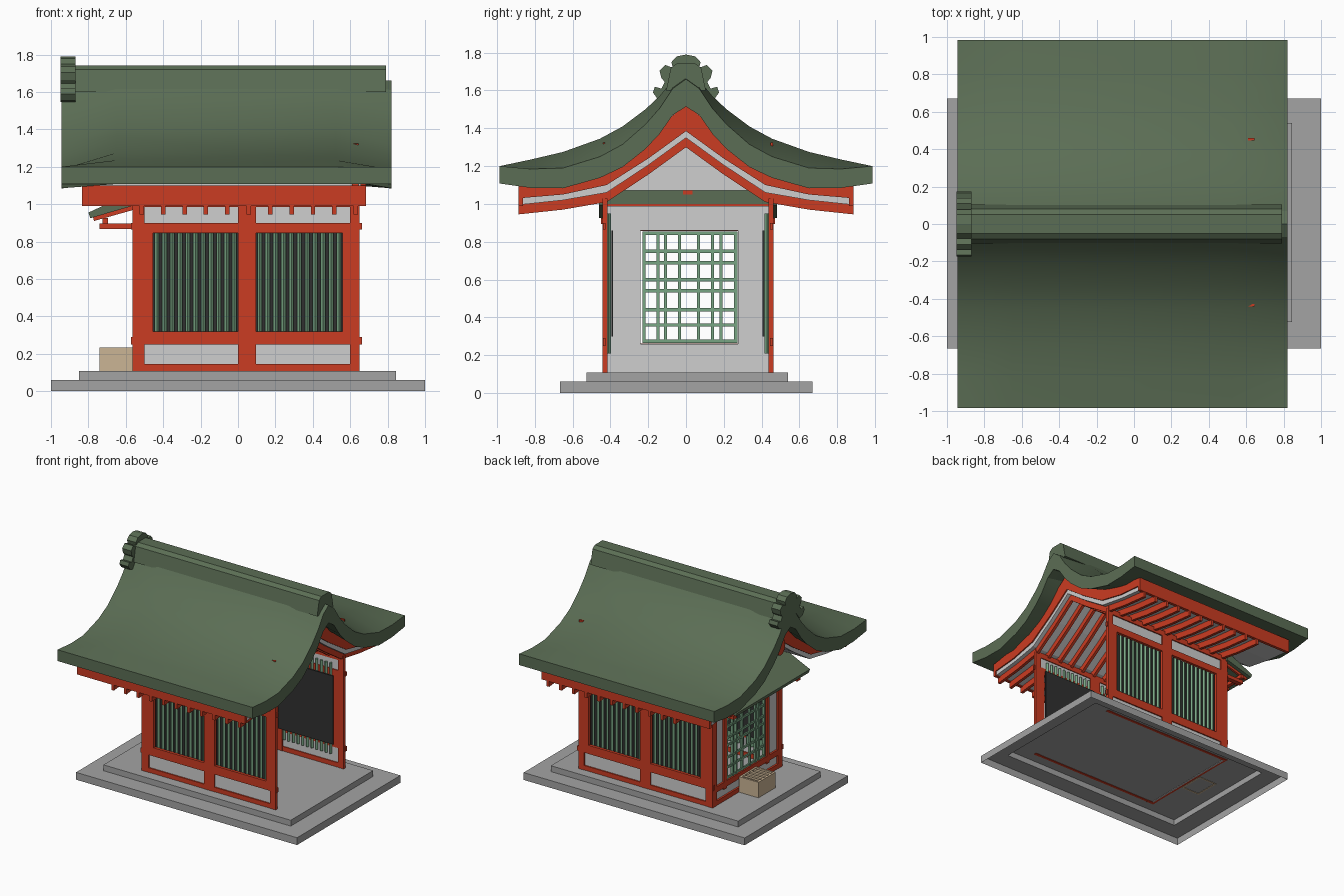
import bpy, bmesh, math
from mathutils import Matrix

if "Cube" in bpy.data.objects:
    bpy.data.objects.remove(bpy.data.objects["Cube"])

def mat(name, r, g, b):
    m = bpy.data.materials.new(name)
    m.diffuse_color = (r, g, b, 1)
    m.use_nodes = True
    m.node_tree.nodes["Principled BSDF"].inputs["Base Color"].default_value = m.diffuse_color
    return m

ROOF = mat("roof_green", .105, .155, .09)
RED = mat("vermilion", .60, .045, .016)
PLASTER = mat("plaster", .62, .62, .62)
STONE = mat("stone", .37, .37, .37)
LATTICE = mat("lattice_green", .19, .38, .23)
DARK = mat("dark_panel", .03, .03, .03)
WOOD = mat("pale_wood", .60, .46, .30)
C = .01  # body centre in y

def finish(name, bm, m, angle=None):
    bmesh.ops.recalc_face_normals(bm, faces=bm.faces)
    me = bpy.data.meshes.new(name)
    bm.to_mesh(me)
    bm.free()
    me.materials.append(m)
    if angle:
        me.shade_smooth()
        me.set_sharp_from_angle(angle=math.radians(angle))
    ob = bpy.data.objects.new(name, me)
    bpy.context.collection.objects.link(ob)
    return ob

def add_box(bm, x0, x1, y0, y1, z0, z1):
    M = Matrix.Translation(((x0+x1)/2, (y0+y1)/2, (z0+z1)/2)) @ Matrix.Diagonal((x1-x0, y1-y0, z1-z0, 1))
    bmesh.ops.create_cube(bm, size=1, matrix=M)

def boxes(name, m, items):
    bm = bmesh.new()
    for it in items:
        add_box(bm, *it)
    return finish(name, bm, m)

def add_prism(bm, pts, a0, a1, axis='x'):
    """Extrude a (y,z) outline along x, or an (x,z) outline along y."""
    put = (lambda a, p: (a, p[0], p[1])) if axis == 'x' else (lambda a, p: (p[0], a, p[1]))
    A, B = [[bm.verts.new(put(a, p)) for p in pts] for a in (a0, a1)]
    bm.faces.new(A)
    bm.faces.new(B[::-1])
    n = len(pts)
    for i in range(n):
        j = (i+1) % n
        bm.faces.new((A[i], A[j], B[j], B[i]))

def prism(name, m, pts, a0, a1, axis='x', angle=None):
    bm = bmesh.new()
    add_prism(bm, pts, a0, a1, axis)
    return finish(name, bm, m, angle)

def mirror(half):
    """Half outline starting at y = 0 -> full outline from -y to +y."""
    return [(-y, z) for y, z in half[:0:-1]] + half

def band(top, bottom):
    return mirror(top) + mirror(bottom)[::-1]

def lower(half, d):
    return [(y, z-d) for y, z in half]

# stepped stone base, open underneath
bm = bmesh.new()
rings = []
for x0, x1, y0, y1, z in ((-1, 1, -.665, .67, 0), (-1, 1, -.665, .67, .06),
                          (-.85, .845, -.525, .54, .06), (-.85, .845, -.525, .54, .108)):
    rings.append([bm.verts.new(p) for p in ((x0, y0, z), (x1, y0, z), (x1, y1, z), (x0, y1, z))])
for a, b in zip(rings, rings[1:]):
    for i in range(4):
        bm.faces.new((a[i], a[(i+1) % 4], b[(i+1) % 4], b[i]))
bm.faces.new(rings[-1])
finish("stone_base", bm, STONE)

# curved roof whose gable ends droop
ys = [0, .07, .14, .215, .335, .455, .65, .82, .985]
mid = [1.68, 1.655, 1.57, 1.50, 1.41, 1.345, 1.275, 1.235, 1.20]
end = [1.66, 1.61, 1.505, 1.42, 1.315, 1.25, 1.19, 1.185, 1.20]
thick = [.145, .14, .135, .13, .12, .112, .107, .1, .092]
bm = bmesh.new()
rings = []
for x, zs in ((-.945, end), (-.65, mid), (.525, mid), (.82, end)):
    top = list(zip(ys, zs))
    bot = [(y, z-t) for y, z, t in zip(ys, zs, thick)]
    rings.append([bm.verts.new((x, y, z)) for y, z in band(top, bot)])
n = len(rings[0])
for a, b in zip(rings, rings[1:]):
    for i in range(n):
        bm.faces.new((a[i], a[(i+1) % n], b[(i+1) % n], b[i]))
for r in (rings[0], rings[-1]):
    for i in range(n//2-1):
        bm.faces.new((r[i], r[i+1], r[n-2-i], r[n-1-i]))
finish("main_roof", bm, ROOF, 25)

# ridge cap and end ornament
prism("ridge_cap", ROOF, mirror([(0, 1.742), (.05, 1.742), (.08, 1.72), (.105, 1.60)]), -.90, .79)
orn = [(0, 1.79), (.05, 1.78), (.077, 1.75), (.07, 1.72), (.11, 1.735), (.14, 1.705), (.13, 1.665), (.112, 1.645),
       (.13, 1.61), (.165, 1.62), (.175, 1.59), (.15, 1.555), (.11, 1.545)]
prism("ridge_end_ornament", ROOF, mirror(orn) + [(.07, 1.6), (-.07, 1.6)], -.95, -.87)

# bargeboards, soffit, rafters and eave boards under the roof
b_top = [(0, 1.52), (.215, 1.36), (.455, 1.185), (.65, 1.135), (.885, 1.10)]
b_bot = [(0, 1.385), (.2, 1.24), (.42, 1.10), (.65, 1.05), (.885, 1.03)]
r_top = [(0, 1.35), (.2, 1.205), (.42, 1.06), (.65, 1.02), (.885, .995)]
bm = bmesh.new()
for x in (-.835, .655):
    add_prism(bm, band(b_top, b_bot), x, x+.03)
finish("bargeboards", bm, RED)
prism("soffit", PLASTER, band(b_bot, r_top), -.825, .675)
bm = bmesh.new()
for i in range(11):
    x = -.515 + i*.1145
    add_prism(bm, band(r_top, lower(r_top, .05)), x-.012, x+.012)
finish("rafters", bm, RED)
boxes("eave_boards", RED, [(-.835, .685, s*.875-.012, s*.875+.012, .99, 1.10) for s in (-1, 1)])
prism("gable_pendant", RED, [(.055*math.cos(a*math.pi/6), 1.33+.07*math.sin(a*math.pi/6)) for a in range(12)],
      -.86, -.83)

# long side walls, built for front and back
frame, panels, shutters = [], [], []
bars = bmesh.new()
def wall(lst, s, x0, x1, d0, d1, z0, z1):
    a, b = sorted((C+s*d0, C+s*d1))
    lst.append((x0, x1, a, b, z0, z1))
windows = ((-.455, 0), (.095, .56))
for s in (-1, 1):
    for x0, x1 in ((-.56, -.5), (0, .095), (.6, .65)):           # posts
        wall(frame, s, x0, x1, .425, .452, .105, 1.03)
    for x0, x1 in ((-.5, -.455), (.56, .6)):                     # window jambs
        wall(frame, s, x0, x1, .427, .45, .29, .88)
    for z0, z1 in ((.105, .145), (.265, .32), (.845, .9), (.985, 1.03)):
        wall(frame, s, -.55, .64, .427, .45, z0, z1)
    for z0, z1 in ((.25, .29), (.865, .9)):                      # beam tips
        wall(frame, s, -.572, .662, .435, .46 - .01, z0, z1)
    wall(frame, s, .61, .645, .437, .45, 1.0, 1.325)             # gable strut
    for x0, x1 in ((-.52, .02), (.08, .62)):
        wall(panels, s, x0, x1, .434, .44, .13, .28)
        wall(panels, s, x0, x1, .434, .44, .89, 1.0)
    for x0, x1 in windows:
        wall(shutters, s, x0-.015, x1+.015, .395, .405, .30, .86)
        k = 11
        for i in range(k):
            x = x0 + (i+.5)*(x1-x0)/k
            M = Matrix.Translation((x, C+s*.419, .58)) @ Matrix.Rotation(math.pi/4, 4, 'Z') @ Matrix.Diagonal((.018, .018, .74, 1))
            bmesh.ops.create_cube(bars, size=1, matrix=M)
boxes("side_wall_frames", RED, frame)
boxes("side_wall_panels", PLASTER, panels)
boxes("window_shutters", DARK, shutters)
finish("window_bars", bars, LATTICE)

# entrance wall at the left end
Y0, Y1 = -.24, .275
boxes("entrance_wall", PLASTER, [(-.548, -.535, -.43, Y0, .105, .99), (-.548, -.535, Y1, .45, .105, .99),
                                 (-.548, -.535, Y0, Y1, .105, .26), (-.548, -.535, Y0, Y1, .86, .99)])
prism("gable_wall", PLASTER, [(-.43, 1.07), (.43, 1.07), (0, 1.345)], -.548, -.535)
ef = [(-.565, -.545, y0, y1, .105, 1.0) for y0, y1 in ((-.442, -.385), (.405, .462))]
ef += [(-.563, -.546, y0, y1, .2, .9) for y0, y1 in ((Y0-.035, Y0), (Y1, Y1+.035))]
ef += [(-.563, -.546, -.43, .45, z0, z1) for z0, z1 in ((.105, .145), (.215, .262), (.858, .905), (.96, 1.0))]
ef += [(-.565, -.547, C-.025, C+.025, 1.05, 1.34), (-.565, -.547, -.3, .32, 1.1, 1.14)]
boxes("entrance_frame", RED, ef)
lat = [(-.556, -.544, Y0+.01, Y1-.005, z-.009, z+.009) for z in (.275, .36, .44, .54, .60, .69, .75, .845)]
lat += [(-.560, -.540, y-.008, y+.008, .265, .855)
        for y in (-.222, -.147, -.108, -.035, .065, .14, .185, .263)]
boxes("entrance_lattice", LATTICE, lat)

# pent roof over the entrance, with rafters, arms and a purlin
prism("pent_roof", ROOF, [(-.55, 1.07), (-.80, .955), (-.79, .925), (-.55, .995)], -.46, .48, 'y')
bm = bmesh.new()
for i in range(9):
    y = -.42 + i*.1075
    add_prism(bm, [(-.55, .997), (-.775, .931), (-.77, .91), (-.55, .972)], y-.009, y+.009, 'y')
for y in (-.40, .42):
    add_box(bm, -.74, -.55, y-.02, y+.02, .868, .898)
add_box(bm, -.725, -.695, -.45, .47, .895, .925)
finish("pent_supports", bm, RED)

# offering box with a slatted top
bx = [(-.74, -.725, -.10, .12, .105, .235), (-.58, -.565, -.10, .12, .105, .235),
      (-.74, -.565, -.10, -.085, .105, .235), (-.74, -.565, .105, .12, .105, .235)]
bx += [(-.73, -.575, y-.011, y+.011, .215, .232) for y in (-.055, -.01, .035, .08)]
boxes("offering_box", WOOD, bx)
boxes("offering_box_inside", DARK, [(-.727, -.578, -.087, .107, .19, .2)])
